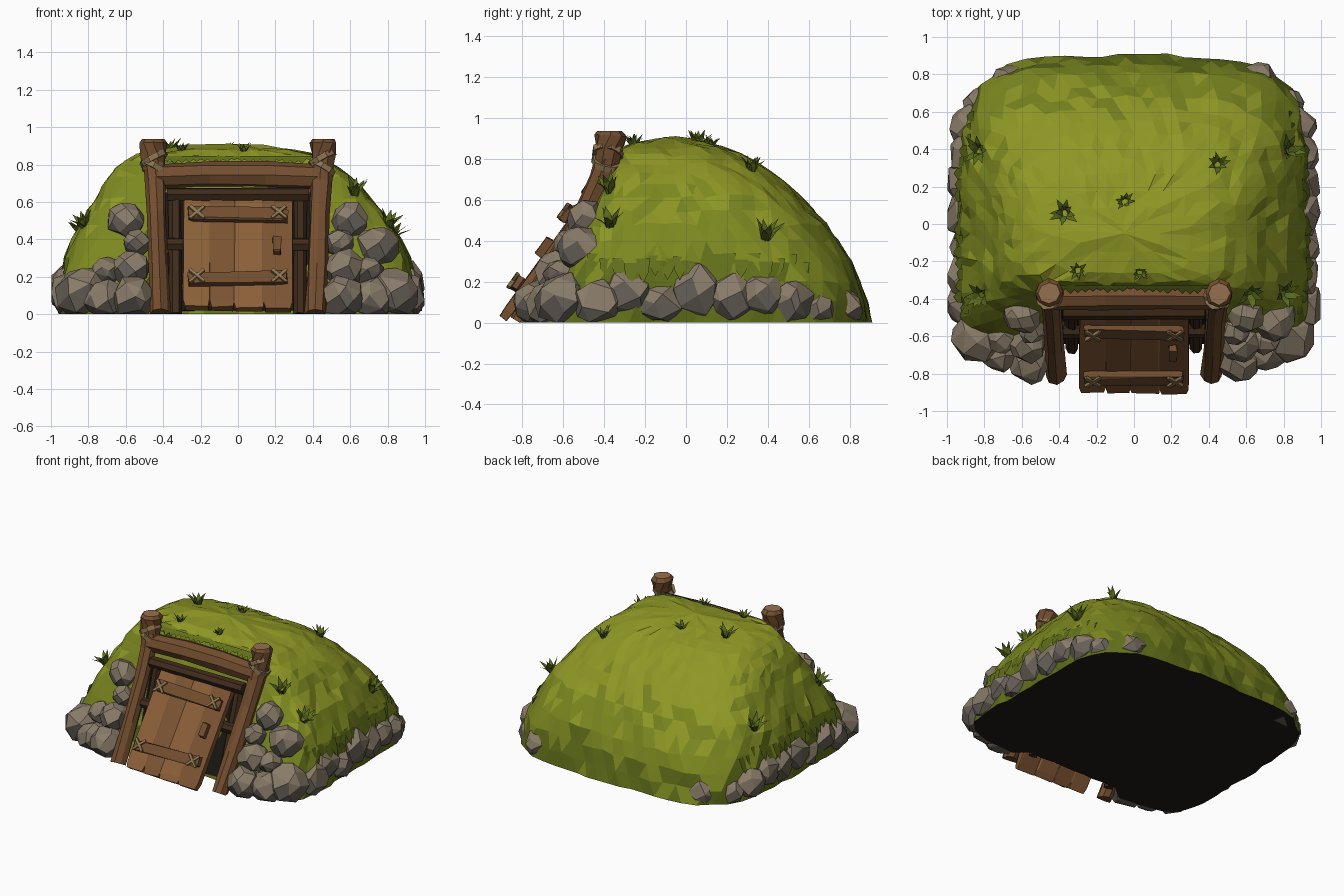
import bpy, bmesh, random
from math import sin, cos, pi, atan2
from mathutils import Vector, Matrix
from mathutils.bvhtree import BVHTree

if "Cube" in bpy.data.objects:
    bpy.data.objects.remove(bpy.data.objects["Cube"])

random.seed(4)
R = random.uniform


def mat(name, r, g, b):
    m = bpy.data.materials.new(name)
    m.diffuse_color = (r, g, b, 1)
    m.use_nodes = True
    m.node_tree.nodes["Principled BSDF"].inputs["Base Color"].default_value = m.diffuse_color
    return m


GRASS = [mat("grass_top", .27, .31, .018), mat("grass_mid", .2, .245, .014),
         mat("grass_low", .12, .16, .01)]
BLADE = mat("grass_blade", .1, .15, .012)
STONE = [mat("stone_light", .25, .2, .14), mat("stone_dark", .14, .12, .1)]
WOOD = mat("wood", .17, .075, .028)
PLANK = [mat("plank_a", .26, .115, .04), mat("plank_b", .2, .088, .032)]
DARKWOOD = mat("dark_wood", .05, .024, .011)
CUTWOOD = mat("cut_wood", .3, .16, .075)
ROPE = mat("rope", .27, .18, .08)
DARK = mat("dark", .012, .01, .008)


def finish(name, bm, *mats):
    bmesh.ops.recalc_face_normals(bm, faces=bm.faces)
    me = bpy.data.meshes.new(name)
    bm.to_mesh(me)
    bm.free()
    for m in mats:
        me.materials.append(m)
    ob = bpy.data.objects.new(name, me)
    bpy.context.collection.objects.link(ob)
    return ob


def box(name, size, loc, m, frame=Matrix(), spin=0, jitter=.006):
    bm = bmesh.new()
    bmesh.ops.create_cube(bm, size=1)
    if jitter:
        bmesh.ops.bevel(bm, geom=bm.edges[:], offset=.06, segments=1, affect='EDGES')
    for v in bm.verts:
        v.co = Vector([c * s + R(-jitter, jitter) for c, s in zip(v.co, size)])
    bm.transform(frame @ Matrix.Translation(loc) @ Matrix.Rotation(spin, 4, 'Z'))
    return finish(name, bm, m)


def log(name, path, radii, m, sides=8, jitter=.006, end=None):
    """Faceted log swept along a path, end caps in their own colour."""
    bm = bmesh.new()
    pts = [Vector(p) for p in path]
    rings = []
    for i, p in enumerate(pts):
        d = pts[min(i + 1, len(pts) - 1)] - pts[max(i - 1, 0)]
        q = d.to_track_quat('Z', 'Y')
        ring = []
        for k in range(sides):
            a = 2 * pi * k / sides
            r = radii[i] + R(-jitter, jitter)
            co = p + q @ Vector((r * cos(a), r * sin(a), 0))
            co.z = max(co.z, 0)
            ring.append(bm.verts.new(co))
        rings.append(ring)
    for a, b in zip(rings, rings[1:]):
        for k in range(sides):
            j = (k + 1) % sides
            bm.faces.new((a[k], a[j], b[j], b[k]))
    for ring in (rings[0], rings[-1]):
        bm.faces.new(ring).material_index = 1
    return finish(name, bm, m, end or m)


def rock(x, y, z, r):
    """Faceted boulder: hull of jittered points on a sphere, flat on the ground."""
    bm = bmesh.new()
    n, turn = 26, R(0, 6)
    sq = (R(.97, 1.1), R(.95, 1.1), R(.95, 1.05))
    for i in range(n):
        h = 1 - 2 * (i + .5) / n
        a, w = turn + i * 2.39996 + R(-.25, .25), (1 - h * h) ** .5
        co = Vector((w * cos(a) * sq[0], w * sin(a) * sq[1], h * sq[2])) * r * R(.95, 1.08)
        co += Vector((x, y, z))
        bm.verts.new((max(-.998, min(.998, co.x)), co.y, max(0, co.z)))
    res = bmesh.ops.convex_hull(bm, input=bm.verts[:])
    inner = {v for v in res["geom_interior"] if isinstance(v, bmesh.types.BMVert)}
    bmesh.ops.delete(bm, geom=list(inner), context='VERTS')
    bmesh.ops.dissolve_limit(bm, angle_limit=.3, verts=bm.verts[:], edges=bm.edges[:])
    bm.normal_update()
    for f in bm.faces:
        f.material_index = 0 if f.normal.z > .1 else 1
    finish("rock", bm, *STONE)


def blade(bm, p, d, side, length, width, droop):
    l, r = p - side * width, p + side * width
    mid = p + d * length * .55
    v = [bm.verts.new(c) for c in (l, r, mid + side * width * .8, mid - side * width * .8,
                                   p + d * length + droop)]
    bm.faces.new(v[:4])
    bm.faces.new((v[3], v[2], v[4]))


# Grassy mound: rounded-square rings (z, half width, front y, back y)
PROFILE = [(0, .95, -.64, .9), (.1, .95, -.61, .88), (.2, .94, -.58, .85), (.3, .915, -.55, .805),
           (.4, .87, -.52, .74), (.48, .82, -.49, .68), (.55, .765, -.46, .615), (.62, .71, -.43, .55),
           (.68, .66, -.4, .485), (.73, .61, -.375, .42), (.78, .55, -.35, .345), (.82, .49, -.335, .27),
           (.855, .41, -.31, .18), (.88, .3, -.26, .09), (.9, .14, -.15, .02)]
SEG, YC = 68, -.05
bm = bmesh.new()
rings = []
for i, (z, w, f, b) in enumerate(PROFILE):
    back_n = 4.3 - 1.9 * i / len(PROFILE)
    ring = []
    for k in range(SEG):
        a = 2 * pi * (k + .5 * (i % 2)) / SEG
        front = sin(a) < 0
        n = 6 if front else back_n
        r = (abs(cos(a)) ** n + abs(sin(a)) ** n) ** (-1 / n) * (1 + R(-.014, .014))
        bulge = .13 * (z / .86) ** 3 if cos(a) < 0 else 0   # left shoulder is fuller
        x, y = (w + bulge) * r * cos(a), YC + ((YC - f) if front else (b - YC)) * r * sin(a)
        if front and abs(x) > .46 and sin(a) < -.4:   # banks beside the doorway
            y -= .08 * max(0, 1 - z / .6)
        ring.append(bm.verts.new((x, y, z + (R(-.01, .01) if i else 0))))
    rings.append(ring)
for i, (a, b) in enumerate(zip(rings, rings[1:])):
    for k in range(SEG):
        j = (k + 1) % SEG
        if i % 2:
            bm.faces.new((a[k], a[j], b[j])), bm.faces.new((a[k], b[j], b[k]))
        else:
            bm.faces.new((a[k], a[j], b[k])), bm.faces.new((a[j], b[j], b[k]))
apex = bm.verts.new((-.05, YC, .912))
for k in range(SEG):
    bm.faces.new((rings[-1][k], rings[-1][(k + 1) % SEG], apex))
bm.faces.new(rings[0])
bmesh.ops.remove_doubles(bm, verts=[v for v in bm.verts if v.co.z > .05], dist=.048)
bmesh.ops.recalc_face_normals(bm, faces=bm.faces)
for f in bm.faces:
    t = f.normal.z + R(-.06, .06)
    f.material_index = 3 if f.normal.z < -.9 else 0 if t > .62 else 1 if t > .3 else 2
tree = BVHTree.FromBMesh(bm)
finish("grass_mound", bm, *GRASS, DARK)

# Grass tufts standing on the mound (x, y, size)
for x, y, s in [(-.37, .06, .15), (-.05, .12, .09), (.45, .32, .13), (.82, .39, .16), (-.83, .39, .16),
                (.62, -.37, .16), (.8, -.37, .16), (-.82, -.38, .16), (.03, -.26, .08), (-.3, -.25, .09)]:
    hit, nor = tree.ray_cast(Vector((x, y, 2)), Vector((0, 0, -1)))[:2]
    if hit is None:
        continue
    up = (nor * .5 + Vector((0, 0, .7))).normalized()
    q = up.to_track_quat('Z', 'Y')
    bm = bmesh.new()
    for k in range(9):
        a = k * 2.4 + R(-.3, .3)
        out = q @ Vector((cos(a), sin(a), 0))
        d = (out * R(.2, .8) + up).normalized()
        top = min(s * R(.5, .72), (.955 - hit.z) / max(d.z, .1))
        blade(bm, hit + out * .01 - up * .01, d, up.cross(out), top, s * .13, out * s * .12)
    finish("grass_tuft", bm, BLADE)

# Ragged grass fringe over the lintel and draped on the side stones
bm = bmesh.new()
for k in range(22):
    blade(bm, Vector((-.42 + .04 * k, -.325, .845)), Vector((0, -.6, -.5)), Vector((1, 0, 0)),
          R(.04, .085), .027, Vector())
for s in (-1, 1):
    for k in range(18):
        y = -.45 + .06 * k
        hit = tree.ray_cast(Vector((s * 2, y, R(.29, .34))), Vector((-s, 0, 0)))[0]
        if hit:
            blade(bm, hit + Vector((s * .004, 0, 0)), Vector((s * .35, 0, -1)).normalized(),
                  Vector((0, 1, 0)), R(.08, .14), .034, Vector())
finish("grass_fringe", bm, GRASS[2])

# Boulders: stacked beside the doorway, then along the sides and back corners
for s in (-1, 1):
    for x, y, z, r in [(.60, -.49, .5, .1), (.75, -.51, .36, .115), (.545, -.57, .38, .075), (.57, -.63, .24, .105),
                       (.70, -.61, .23, .08), (.56, -.73, .09, .12), (.71, -.68, .08, .11), (.83, -.6, .11, .14),
                       (.9, -.43, .1, .12)]:
        if s < 0 and x == .75:
            x, z, r = .71, .28, .07
        rock(s * x, y, z, r)
    for y, z, r in [(-.28, .14, .125), (-.12, .09, .12), (.05, .15, .14), (.22, .12, .13), (.37, .13, .125),
                    (.52, .1, .11)]:
        rock(s * .87, y, z, r)
    rock(s * .82, .64, .06, .09)
    rock(s * .66, .76, .07, .1)

# Dark recess behind the door
slope = Matrix.Translation((0, -.655, 0)) @ Matrix.Rotation(atan2(.66, .21), 4, 'X')
box("doorway_recess", (.78, .66, .05), (0, .355, -.03), DARK, slope, jitter=0)

# Door frame: leaning posts with lashings, inner jambs
for s in (-1, 1):
    log("door_post", [(s * .415, -.81, 0), (s * .425, -.66, .25), (s * .435, -.5, .53), (s * .445, -.42, .7),
                      (s * .45, -.385, .8)], [.058, .055, .053, .056, .06], WOOD)
    log("post_head", [(s * .45, -.385, .77), (s * .455, -.375, .86), (s * .455, -.37, .915),
                      (s * .455, -.37, .938)], [.062, .068, .076, .058], WOOD, end=CUTWOOD)
    for z, tilt in ((.785, .015), (.83, -.015)):
        log("rope_lashing", [(s * .45 - tilt * .5, -.385, z - .013), (s * .45 + tilt * .5, -.38, z + .013)],
            [.078, .078], ROPE, 9, .003)
    log("inner_jamb", [(s * .335, -.665, 0), (s * .335, -.45, .66)], [.034, .034], DARKWOOD, 6)
log("lintel", [(-.44, -.39, .735), (-.15, -.385, .745), (.15, -.385, .745), (.44, -.39, .735)],
    [.068, .072, .072, .068], WOOD)
log("inner_beam", [(-.38, -.475, .64), (.38, -.475, .64)], [.038, .038], DARKWOOD, 6)
log("middle_beam", [(-.38, -.575, .375), (.38, -.575, .375)], [.035, .035], DARKWOOD, 6)

# Plank door leaning on the slope (local x across, y up the slope, z outward)
door = Matrix.Translation((0, -.875, .005)) @ Matrix.Rotation(atan2(.81, .587), 4, 'X')
edges = [-.29, -.15, -.02, .14, .29]
for i, (a, b) in enumerate(zip(edges, edges[1:])):
    h = .775 - R(0, .015)
    box("door_plank", (b - a + .004, h, .045), ((a + b) / 2, .775 - h / 2, .024), PLANK[i % 2], door, jitter=.004)
for y in (.18, .6):
    box("door_crossbar", (.53, .075, .04), (0, y, .068), WOOD, door, R(-.03, .03))
    for s in (-1, 1):
        for turn in (.8, -.8):
            box("rope_cross", (.11, .018, .018), (s * .22, y, .094), ROPE, door, turn, .002)
box("door_handle", (.042, .1, .04), (.21, .4, .065), WOOD, door)
